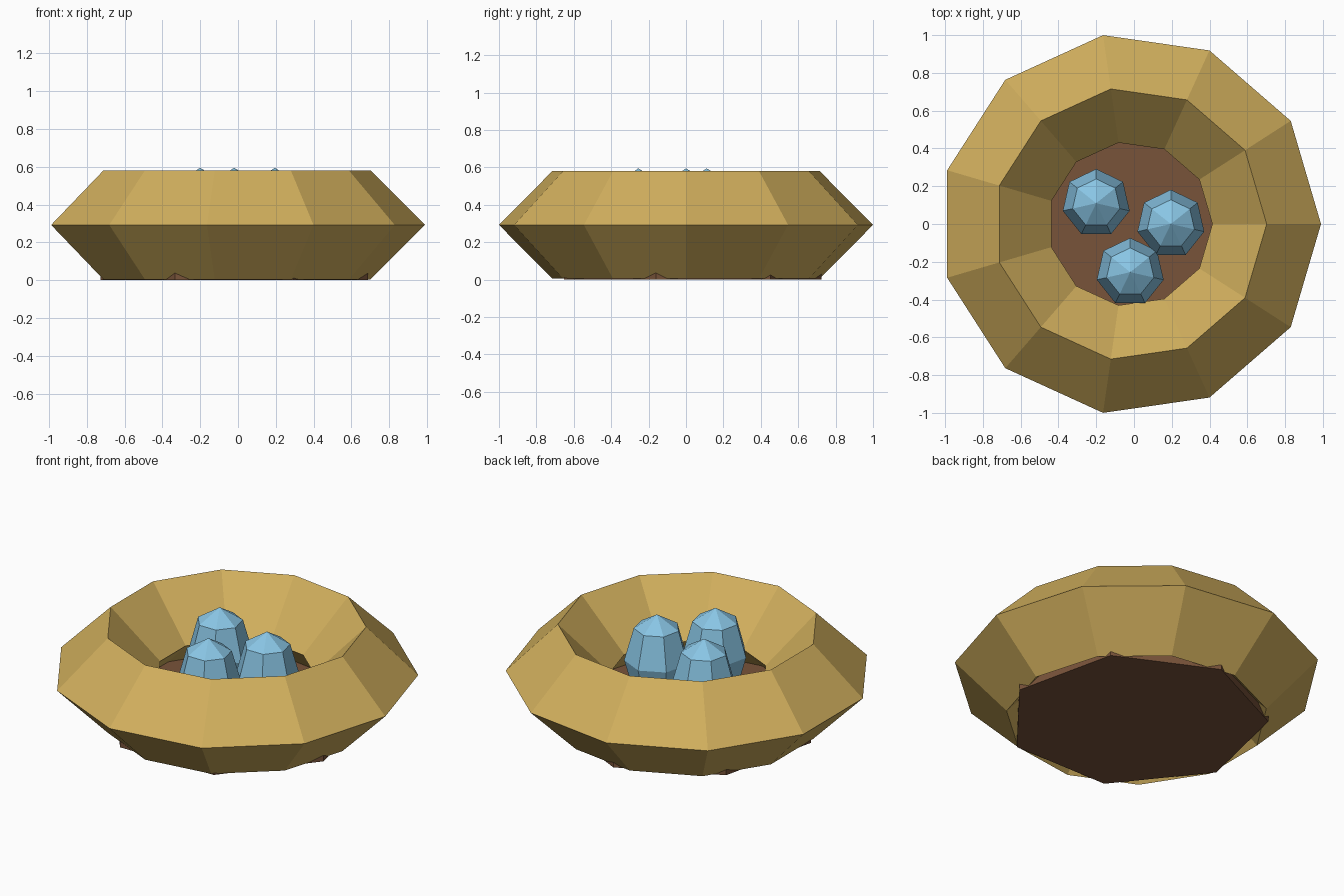
import bpy, bmesh, math

cube = bpy.data.objects.get("Cube")
if cube:
    bpy.data.objects.remove(cube, do_unlink=True)


def make_material(name, rgb):
    mat = bpy.data.materials.new(name)
    mat.use_nodes = True
    mat.diffuse_color = (*rgb, 1)
    bsdf = next(n for n in mat.node_tree.nodes if n.type == 'BSDF_PRINCIPLED')
    bsdf.inputs["Base Color"].default_value = (*rgb, 1)
    return mat


straw = make_material("straw", (0.64, 0.43, 0.11))
bark = make_material("bark brown", (0.19, 0.087, 0.042))
shell = make_material("egg blue", (0.25, 0.56, 0.78))


def lathe(name, profile, sides, start, centre, mat, loop=False):
    """Revolve (radius, height) points; zero radius makes a pole."""
    bm = bmesh.new()
    rings = []
    for r, z in profile:
        ring = []
        for i in range(sides):
            a = start + math.tau * i / sides
            ring.append(bm.verts.new((r * math.cos(a), r * math.sin(a), z)))
        rings.append(ring)
    pairs = list(zip(rings, rings[1:]))
    if loop:
        pairs.append((rings[-1], rings[0]))
    for low, high in pairs:
        for i in range(sides):
            j = (i + 1) % sides
            bm.faces.new((low[i], low[j], high[j], high[i]))
    if not loop and profile[0][0] > 0:
        bm.faces.new(rings[0][::-1])
        bm.faces.new(rings[-1])
    bmesh.ops.remove_doubles(bm, verts=bm.verts, dist=1e-4)
    bmesh.ops.recalc_face_normals(bm, faces=bm.faces)
    mesh = bpy.data.meshes.new(name)
    bm.to_mesh(mesh)
    bm.free()
    mesh.materials.append(mat)
    obj = bpy.data.objects.new(name, mesh)
    obj.location = centre
    bpy.context.collection.objects.link(obj)
    return obj


UP = math.pi / 2
CX = -0.02

# Straw ring with a diamond cross-section
R, T = 0.7225, 0.2875
lathe("nest_ring", [(R + T, 0), (R, T), (R - T, 0), (R, -T)],
      11, 0, (CX, 0, 0.2925), straw, loop=True)

# Floor slab, its corners just showing under the ring
lathe("nest_floor", [(0.725, 0), (0.725, 0.14)], 7, UP, (CX, 0, 0), bark)

# Eggs: coarse stretched spheres standing on the floor
EGG_R, EGG_H = 0.1815, 0.272
steps = [-UP + math.pi * k / 4 for k in range(5)]
egg_profile = [(max(EGG_R * math.cos(a), 0), EGG_H * math.sin(a)) for a in steps]
for label, x, y in (("left", 0.195, 0), ("right", -0.2, 0.11), ("front", -0.02, -0.255)):
    lathe("egg_" + label, egg_profile, 7, UP, (x, y, 0.323), shell)
